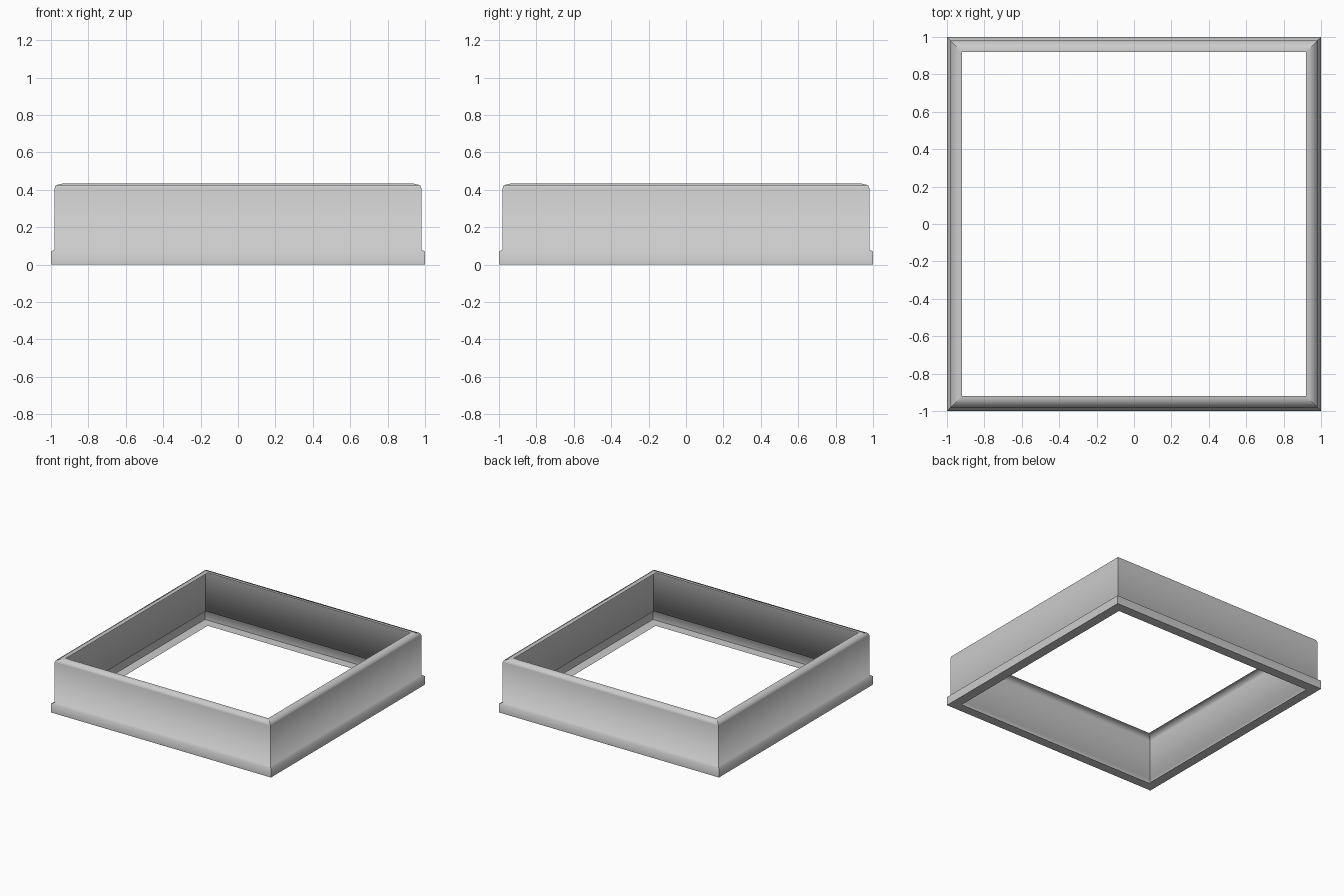
import bpy
import bmesh

# Remove the default cube
cube = bpy.data.objects.get("Cube")
if cube:
    bpy.data.objects.remove(cube, do_unlink=True)

# Single grey material
grey = bpy.data.materials.new("light_grey")
grey.use_nodes = True
colour = (0.6, 0.6, 0.6, 1.0)
grey.diffuse_color = colour
grey.node_tree.nodes["Principled BSDF"].inputs["Base Color"].default_value = colour

# Thin wall section (half width, height): flange, skirt, step, wall, rolled lip
PROFILE = [(0.92, 0), (1, 0), (1, 0.07), (0.98, 0.08), (0.98, 0.41),
           (0.974, 0.425), (0.935, 0.434), (0.92, 0.435)]
CORNERS = [(-1, -1), (1, -1), (1, 1), (-1, 1)]

# Sweep the section around a square with mitred corners
bm = bmesh.new()
rings = [[bm.verts.new((sx * r, sy * r, z)) for sx, sy in CORNERS]
         for r, z in PROFILE]
for low, high in zip(rings, rings[1:]):
    for i in range(4):
        k = (i + 1) % 4
        face = bm.faces.new((low[i], low[k], high[k], high[i]))
        face.smooth = True

# Keep the mitres and the bottom rim crisp
for low, high in zip(rings, rings[1:]):
    for a, b in zip(low, high):
        bm.edges.get((a, b)).smooth = False
for i in range(4):
    bm.edges.get((rings[1][i], rings[1][(i + 1) % 4])).smooth = False

mesh = bpy.data.meshes.new("square_frame")
bm.to_mesh(mesh)
bm.free()
mesh.materials.append(grey)
frame = bpy.data.objects.new("square_frame", mesh)
bpy.context.collection.objects.link(frame)
